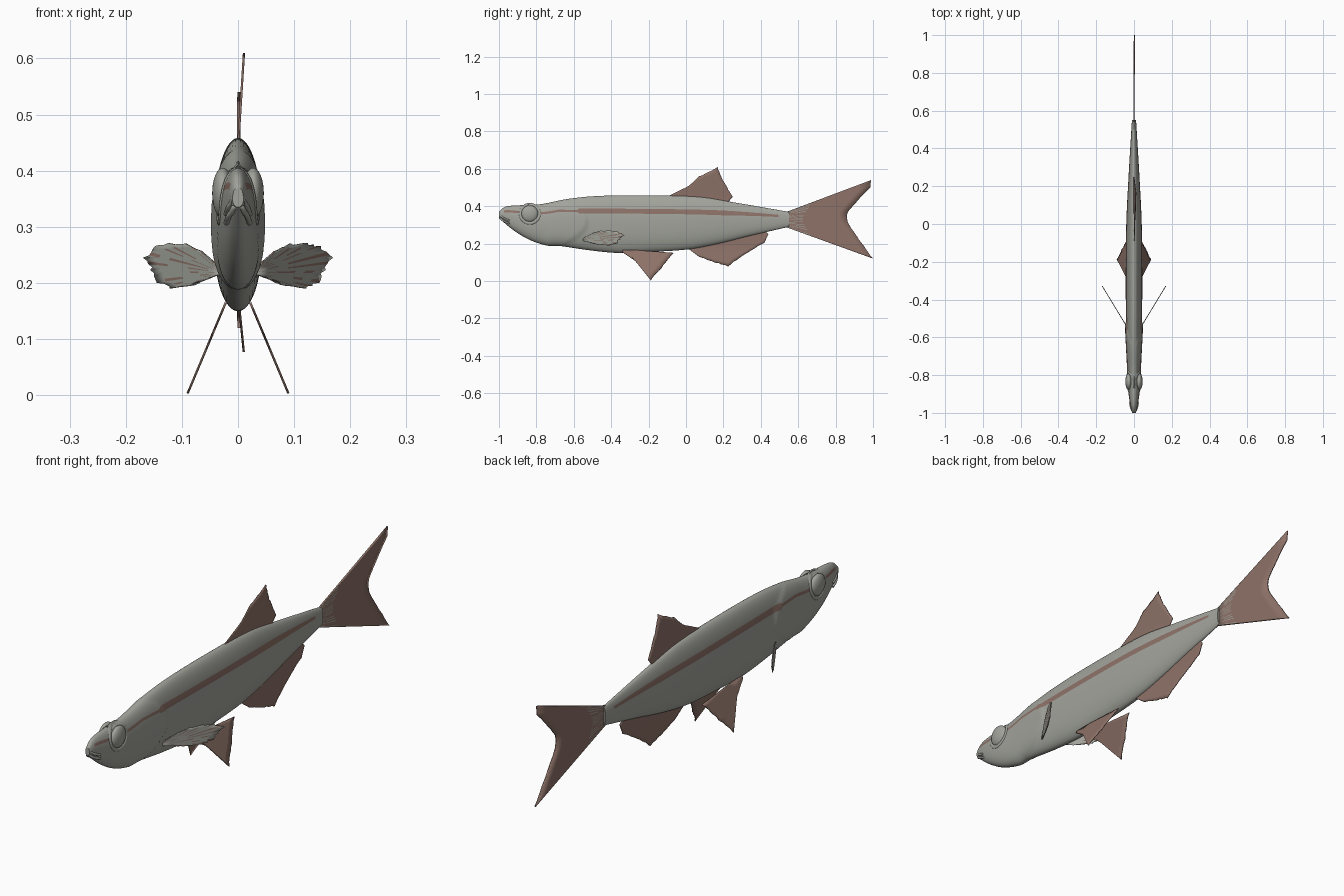
import bpy, bmesh, math, random
from mathutils import Vector

random.seed(4)
if "Cube" in bpy.data.objects:
    bpy.data.objects.remove(bpy.data.objects["Cube"], do_unlink=True)


def material(name, rgb):
    m = bpy.data.materials.new(name)
    m.use_nodes = True
    m.diffuse_color = (*rgb, 1)
    b = next(n for n in m.node_tree.nodes if n.type == 'BSDF_PRINCIPLED')
    b.inputs["Base Color"].default_value = (*rgb, 1)
    b.inputs["Roughness"].default_value = 0.6
    return m


GREY = material("silver grey", (0.36, 0.37, 0.33))
BROWN = material("fin brown", (0.27, 0.17, 0.14))


def finish(name, bm, angle=40):
    bmesh.ops.recalc_face_normals(bm, faces=bm.faces[:])
    me = bpy.data.meshes.new(name)
    bm.to_mesh(me)
    bm.free()
    ob = bpy.data.objects.new(name, me)
    bpy.context.collection.objects.link(ob)
    me.materials.append(GREY)
    me.materials.append(BROWN)
    bpy.ops.object.select_all(action='DESELECT')
    ob.select_set(True)
    bpy.context.view_layer.objects.active = ob
    bpy.ops.object.shade_smooth_by_angle(angle=math.radians(angle))
    return ob


def smooth(pts, y):
    """Cubic interpolation through (y, value) points."""
    if y <= pts[0][0]:
        return pts[0][1]
    if y >= pts[-1][0]:
        return pts[-1][1]
    i = max(k for k in range(len(pts) - 1) if pts[k][0] <= y)

    def slope(k):
        a, b = pts[max(k - 1, 0)], pts[min(k + 1, len(pts) - 1)]
        return (b[1] - a[1]) / (b[0] - a[0])
    (y0, v0), (y1, v1) = pts[i], pts[i + 1]
    d = y1 - y0
    t = (y - y0) / d
    return ((2*t**3 - 3*t*t + 1) * v0 + (t**3 - 2*t*t + t) * d * slope(i)
            + (3*t*t - 2*t**3) * v1 + (t**3 - t*t) * d * slope(i + 1))


# Body profiles along the length
BACK = [(-1, .37), (-.975, .393), (-.93, .403), (-.785, .41), (-.625, .44), (-.465, .455),
        (-.2, .458), (.07, .45), (.26, .42), (.55, .37)]
BELLY = [(-1, .335), (-.92, .27), (-.84, .222), (-.745, .19), (-.68, .188), (-.52, .165),
         (-.36, .15), (-.2, .155), (.015, .17), (.175, .2), (.335, .24), (.55, .29)]
WIDTH = [(-1, .01), (-.95, .021), (-.88, .031), (-.75, .038), (-.55, .042), (-.3, .044),
         (0, .041), (.25, .029), (.55, .011)]
STRIPE = [(-1, .375), (-.6, .375), (0, .37), (.3, .36), (.55, .345)]


def body_x(y, z):
    top, low = smooth(BACK, y), smooth(BELLY, y)
    mid, half = (top + low) / 2, (top - low) / 2
    v = min(abs(z - mid) / half, 1)
    x = smooth(WIDTH, y) * math.sqrt(1 - v ** (2 if z > mid else 2.5))
    # raised gill cover ending in a curved step
    gap = -.52 - 8 * (z - .32) ** 2 - y
    step = min(max(gap / .016, 0), 1)
    fade = max(0, 1 - max(gap, 0) / .2)
    return x * (1 + .16 * step * fade)


# Body: lofted rings with one row of faces following the side stripe
RINGS, UP, DOWN = 170, 9, 16
bm = bmesh.new()
rings, ys = [], []
for i in range(RINGS + 1):
    y = -1 + 1.55 * i / RINGS
    top, low = smooth(BACK, y), smooth(BELLY, y)
    thick = .006 if y < -.58 else .013 if y < .2 else .013 - .025 * (y - .2)
    s1 = min(smooth(STRIPE, y) + thick, top - .2 * (top - low))
    s2 = s1 - 2 * thick
    zs = [top - (top - s1) * (1 - math.cos(k / UP * math.pi / 2)) for k in range(UP + 1)]
    zs += [low + (s2 - low) * (1 - math.sin(k / DOWN * math.pi / 2)) for k in range(DOWN + 1)]
    side = [(body_x(y, z), z) for z in zs]
    loop = side + [(-x, z) for x, z in side[-2:0:-1]]
    rings.append([bm.verts.new((x, y, z)) for x, z in loop])
    ys.append(y)
n = len(rings[0])
for i in range(RINGS):
    for k in range(n):
        j = (k + 1) % n
        f = bm.faces.new((rings[i][k], rings[i][j], rings[i + 1][j], rings[i + 1][k]))
        striped = k in (UP, n - 1 - UP) and -.975 < ys[i] < .49
        f.material_index = int(striped)
bm.faces.new(rings[0])
bm.faces.new(rings[-1])
finish("body", bm, 50)

# Eyes with a raised socket rim
for s, label in ((1, "left"), (-1, "right")):
    bm = bmesh.new()
    bmesh.ops.create_uvsphere(bm, u_segments=28, v_segments=18, radius=1)
    for v in bm.verts:
        v.co = Vector((v.co.x * .019 + s * .027, v.co.y * .045 - .835, v.co.z * .045 + .36))
    finish(label + "_eye", bm)
    bm = bmesh.new()
    loops = []
    for i in range(36):
        a = math.tau * i / 36
        ring = []
        for k in range(8):
            b = math.tau * k / 8
            r = .051 + .007 * math.cos(b)
            y, z = -.835 + r * math.cos(a), .36 + r * math.sin(a)
            ring.append(bm.verts.new((s * (body_x(y, z) + .003 * math.sin(b)), y, z)))
        loops.append(ring)
    for i in range(36):
        for k in range(8):
            a, b = loops[i], loops[(i + 1) % 36]
            bm.faces.new((a[k], a[(k + 1) % 8], b[(k + 1) % 8], b[k]))
    finish(label + "_eye_rim", bm, 60)

# Lips: two tubes wrapping round the snout
for name, dz in (("upper_lip", .008), ("lower_lip", -.008)):
    cu = bpy.data.curves.new(name, 'CURVE')
    cu.dimensions = '3D'
    cu.bevel_depth = .005
    cu.bevel_resolution = 3
    cu.use_fill_caps = True
    half = [(.021, -.945, .315), (.013, -.98, .332), (0, -.994, .345)]
    pts = half + [(-x, y, z) for x, y, z in half[1::-1]]
    sp = cu.splines.new('BEZIER')
    sp.bezier_points.add(len(pts) - 1)
    for p, (x, y, z) in zip(sp.bezier_points, pts):
        p.co = (x, y, z + dz)
        p.handle_left_type = p.handle_right_type = 'AUTO'
    cu.materials.append(GREY)
    bpy.context.collection.objects.link(bpy.data.objects.new(name, cu))


def fin(name, root, edge, place, paint, ragged=.03, thick=.004, per=6, rows=7):
    """Fan of rays from a root line to an outer edge, in a flat (a, z) plane."""
    bm = bmesh.new()
    cols = (len(edge) - 1) * per
    r0, r1 = Vector(root[0]), Vector(root[1])
    grid = []
    for c in range(cols + 1):
        k = min(c // per, len(edge) - 2)
        tip = Vector(edge[k]).lerp(Vector(edge[k + 1]), c / per - k)
        base = r0.lerp(r1, c / cols)
        if c % per:
            tip = tip.lerp(base, random.random() * ragged)
        grid.append([bm.verts.new(place(*base.lerp(tip, r / rows))) for r in range(rows + 1)])
    for c in range(cols):
        for r in range(rows):
            f = bm.faces.new((grid[c][r], grid[c + 1][r], grid[c + 1][r + 1], grid[c][r + 1]))
            f.material_index = paint(c, r)
    ob = finish(name, bm)
    mod = ob.modifiers.new("thickness", 'SOLIDIFY')
    mod.thickness = thick
    mod.offset = 0


def base_rays(c, r):
    return 0 if c % 3 == 1 and r < 2 and random.random() < .6 else 1


def plain(c, r):
    return 1


def speckled(c, r):
    return int(c % 3 == 0 and random.random() < .6)


# Tail, back and anal fins
fin("tail_fin", [(.53, .367), (.53, .29)],
    [(.99, .54), (.985, .50), (.9, .41), (.87, .375), (.86, .345), (.87, .305), (.9, .26),
     (.95, .19), (1, .12)],
    lambda a, z: (.004 * (a - .55), a, z), base_rays, ragged=.008, thick=.006)
fin("dorsal_fin", [(-.09, .435), (.21, .405)],
    [(-.09, .456), (.016, .51), (.07, .56), (.17, .61), (.19, .555), (.215, .51), (.25, .45)],
    lambda a, z: (.01 * max(0, z - .44) / .16, a, z), plain)
fin("anal_fin", [(.015, .19), (.42, .27)],
    [(.015, .17), (.07, .13), (.15, .1), (.225, .077), (.31, .14), (.42, .205), (.44, .25)],
    lambda a, z: (.01 * max(0, .18 - z) / .1, a, z), plain)

# Paired belly and side fins
for s, label in ((1, "left"), (-1, "right")):
    fin(label + "_pelvic_fin", [(-.34, .165), (-.27, .165)],
        [(-.34, .155), (-.27, .107), (-.225, .05), (-.187, .003), (-.13, .07), (-.065, .15)],
        lambda a, z: (s * (.026 + (.155 - z) * .42), a, z), plain)
    fin(label + "_pectoral_fin", [(.034, .226), (.034, .214)],
        [(.04, .235), (.066, .257), (.093, .27), (.123, .271), (.146, .266), (.168, .245),
         (.155, .223), (.143, .2), (.12, .19), (.084, .195), (.05, .21)],
        lambda a, z: (s * a, -.54 + (a - .04) * 1.65, z), speckled, ragged=.06, per=4)
